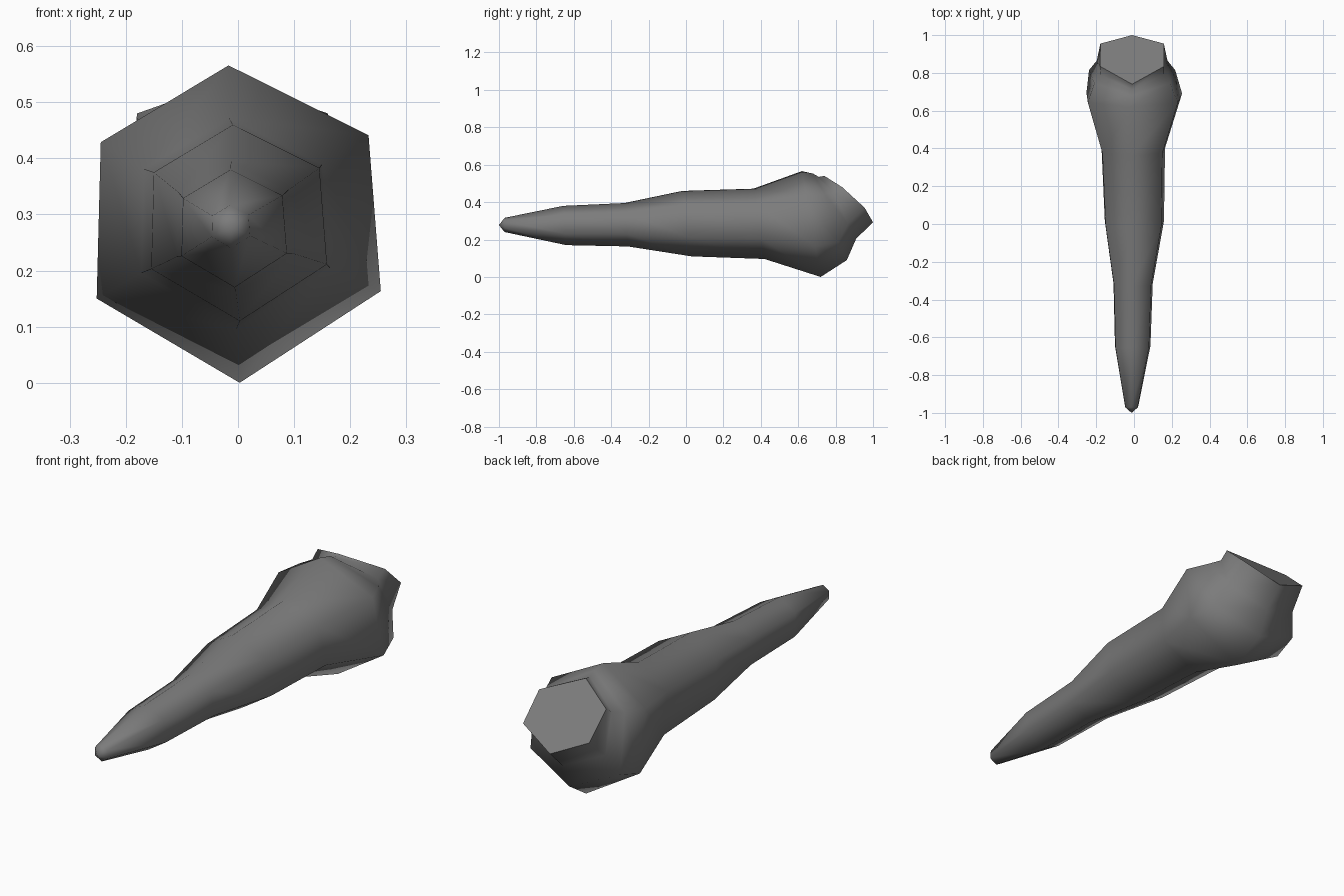
import bpy
import bmesh
from math import cos, sin, radians

cube = bpy.data.objects.get("Cube")
if cube:
    bpy.data.objects.remove(cube, do_unlink=True)

stone = bpy.data.materials.new("dark_grey")
stone.use_nodes = True
colour = (0.2, 0.2, 0.2, 1)
stone.diffuse_color = colour
bsdf = stone.node_tree.nodes["Principled BSDF"]
bsdf.inputs["Base Color"].default_value = colour
bsdf.inputs["Roughness"].default_value = 0.8


def shaft_ring(x, y, z, radius, lean):
    """Slightly twisted hexagon, its top leaning towards the tip."""
    points = []
    for angle in (93, 34, -25, -89, 208, 149):
        c, s = cos(radians(angle)), sin(radians(angle))
        points.append((x + radius * c, y - lean * s, z + radius * s))
    return points


def butt_ring(top, upper, lower, bottom):
    """Hexagon mirrored left to right, given by its four levels."""
    shift = -0.01
    right = [(shift + x, y, z) for x, y, z in (upper, lower)]
    left = [(shift - x, y, z) for x, y, z in (lower, upper)]
    return [(shift, *top), *right, (shift, *bottom), *left]


# Tapering shaft, from tip to the widest point
rings = [shaft_ring(*r) for r in (
    (-0.013, -0.97, 0.278, 0.038, 0),
    (-0.008, -0.648, 0.275, 0.105, 0.008),
    (-0.006, -0.32, 0.279, 0.116, 0.01),
    (0, 0.005, 0.285, 0.175, 0.025),
    (-0.006, 0.39, 0.284, 0.188, 0.03),
    (-0.002, 0.67, 0.283, 0.283, 0.05),
)]

# Swollen butt, turning up into the slanted cut
rings += [
    butt_ring((0.68, 0.552), (0.2, 0.745, 0.44),
              (0.228, 0.815, 0.187), (0.86, 0.09)),
    butt_ring((0.71, 0.535), (0.167, 0.79, 0.45),
              (0.187, 0.865, 0.285), (0.91, 0.205)),
    butt_ring((0.74, 0.54), (0.17, 0.835, 0.48),
              (0.168, 0.955, 0.37), (1.0, 0.292)),
]

bm = bmesh.new()
loops = [[bm.verts.new(p) for p in ring] for ring in rings]
tip = bm.verts.new((-0.013, -1.0, 0.277))
count = len(loops[0])
for i in range(count):
    j = (i + 1) % count
    bm.faces.new((tip, loops[0][i], loops[0][j]))
    for a, b in zip(loops, loops[1:]):
        bm.faces.new((a[i], b[i], b[j], a[j]))
for face in bm.faces:
    face.smooth = True

# Flat slanted end with a hard rim
end = bm.faces.new(loops[-1])
for edge in end.edges:
    edge.smooth = False
bmesh.ops.recalc_face_normals(bm, faces=bm.faces)

mesh = bpy.data.meshes.new("spike")
bm.to_mesh(mesh)
bm.free()
mesh.materials.append(stone)
spike = bpy.data.objects.new("spike", mesh)
bpy.context.collection.objects.link(spike)
